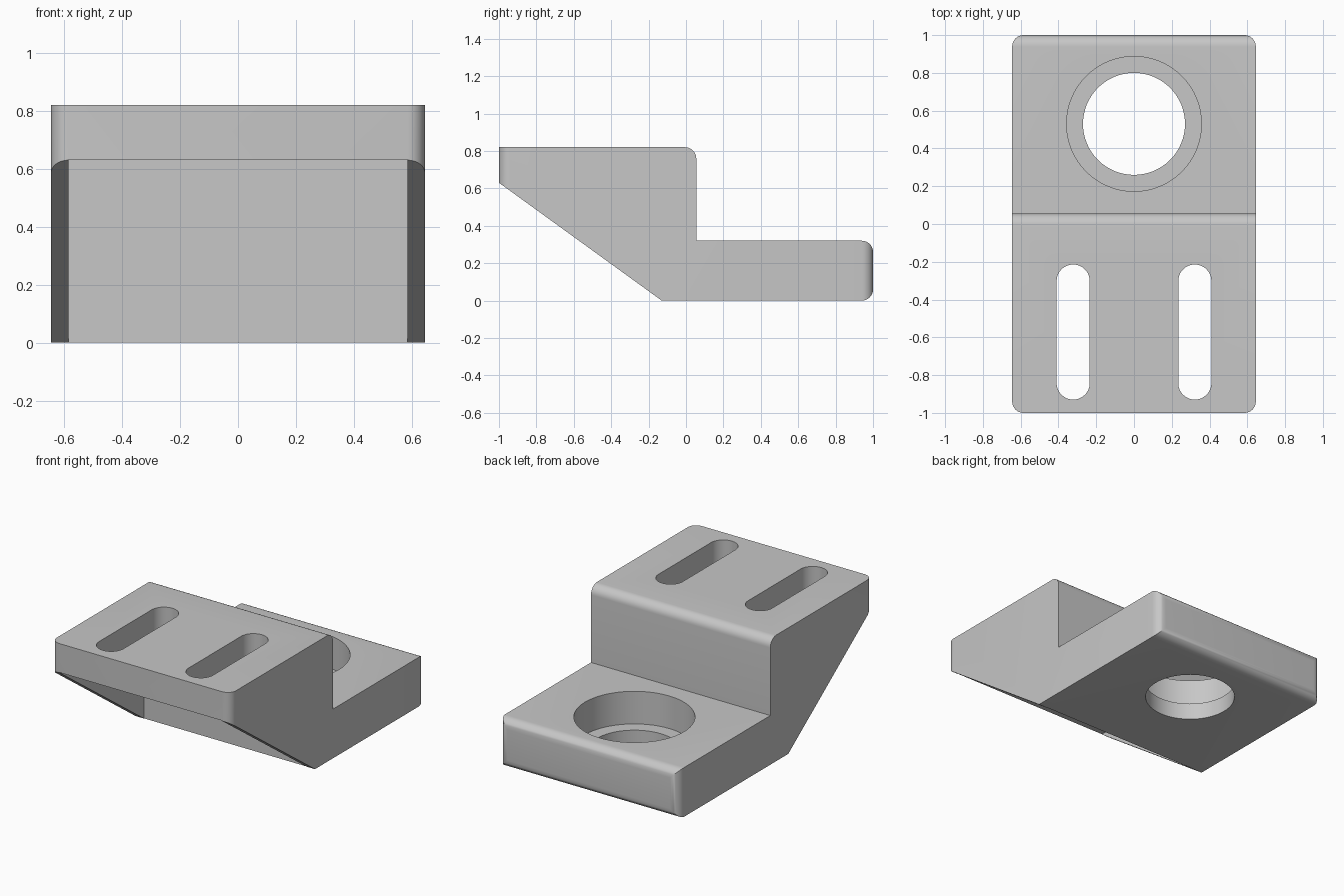
import bpy, bmesh, math

cube = bpy.data.objects.get("Cube")
if cube:
    bpy.data.objects.remove(cube, do_unlink=True)

HALF_W, FILLET = 0.645, 0.06
TOP, BASE = 0.82, 0.32
STEP_Y, HEEL_Y, LIP_Z = 0.055, -0.13, 0.63

grey = bpy.data.materials.new("plain_grey")
grey.use_nodes = True
grey.diffuse_color = (0.57, 0.57, 0.57, 1)
grey.node_tree.nodes["Principled BSDF"].inputs["Base Color"].default_value = grey.diffuse_color


def prism(name, points, shift, edge_rule=None):
    """Extrude a closed outline along shift, rounding the edges picked by edge_rule."""
    bm = bmesh.new()
    face = bm.faces.new([bm.verts.new(p) for p in points])
    new = bmesh.ops.extrude_face_region(bm, geom=[face])["geom"]
    bmesh.ops.translate(bm, vec=shift, verts=[v for v in new if isinstance(v, bmesh.types.BMVert)])
    bmesh.ops.recalc_face_normals(bm, faces=bm.faces)
    if edge_rule:
        edges = [e for e in bm.edges if edge_rule(*[v.co for v in e.verts])]
        bmesh.ops.bevel(bm, geom=edges, offset=FILLET, segments=8, profile=0.5, affect='EDGES')
    mesh = bpy.data.meshes.new(name)
    bm.to_mesh(mesh)
    bm.free()
    mesh.materials.append(grey)
    obj = bpy.data.objects.new(name, mesh)
    bpy.context.collection.objects.link(obj)
    return obj


def rounded_outline(x, y, radius, half_length, z, steps=32):
    """Circle, or a slot along y when half_length is above zero."""
    pts = []
    for side in (0, 1):
        offset = half_length if side == 0 else -half_length
        count = steps + 1 if half_length else steps
        for i in range(count):
            a = math.pi * (side + i / steps)
            pts.append((x + radius * math.cos(a), y + offset + radius * math.sin(a), z))
    return pts


def is_rounded(a, b):
    same = lambda i, value: abs(a[i] - value) < 1e-4 and abs(b[i] - value) < 1e-4
    back = same(1, 1)
    front_corner = same(1, -1) and abs(a.x - b.x) < 1e-4
    step_edge = same(1, STEP_Y) and same(2, TOP)
    return back or front_corner or step_edge


# Stepped body with a sloping underside at the front
profile = [(-1, TOP), (STEP_Y, TOP), (STEP_Y, BASE), (1, BASE), (1, 0), (HEEL_Y, 0), (-1, LIP_Z)]
body = prism("stepped_bracket", [(-HALF_W, y, z) for y, z in profile], (2 * HALF_W, 0, 0), is_rounded)

# Pocket between the side ribs, under the raised shelf
rib = HALF_W - FILLET
pocket = [(-rib, y, z) for y, z in
          [(-1.2, -0.2), (HEEL_Y + 0.002, -0.2), (HEEL_Y + 0.002, LIP_Z + 0.002), (-1.2, LIP_Z + 0.002)]]
cutters = [prism("pocket_cutter", pocket, (2 * rib, 0, 0))]

# Counterbored hole in the low end
cutters.append(prism("hole_cutter", rounded_outline(0, 0.53, 0.27, 0, -0.2), (0, 0, 1.2)))
cutters.append(prism("counterbore_cutter", rounded_outline(0, 0.53, 0.357, 0, 0.108), (0, 0, 0.9)))

# Pair of long slots in the raised shelf
for side in (-1, 1):
    outline = rounded_outline(side * 0.322, -0.572, 0.0875, 0.27, 0.4)
    cutters.append(prism("slot_cutter", outline, (0, 0, 0.7)))

bpy.context.view_layer.objects.active = body
for cutter in cutters:
    mod = body.modifiers.new(cutter.name, 'BOOLEAN')
    mod.operation, mod.solver, mod.object = 'DIFFERENCE', 'EXACT', cutter
    bpy.ops.object.modifier_apply(modifier=mod.name)
    bpy.data.objects.remove(cutter, do_unlink=True)

bpy.ops.object.select_all(action='DESELECT')
body.select_set(True)
bpy.ops.object.shade_smooth_by_angle(angle=math.radians(30))
